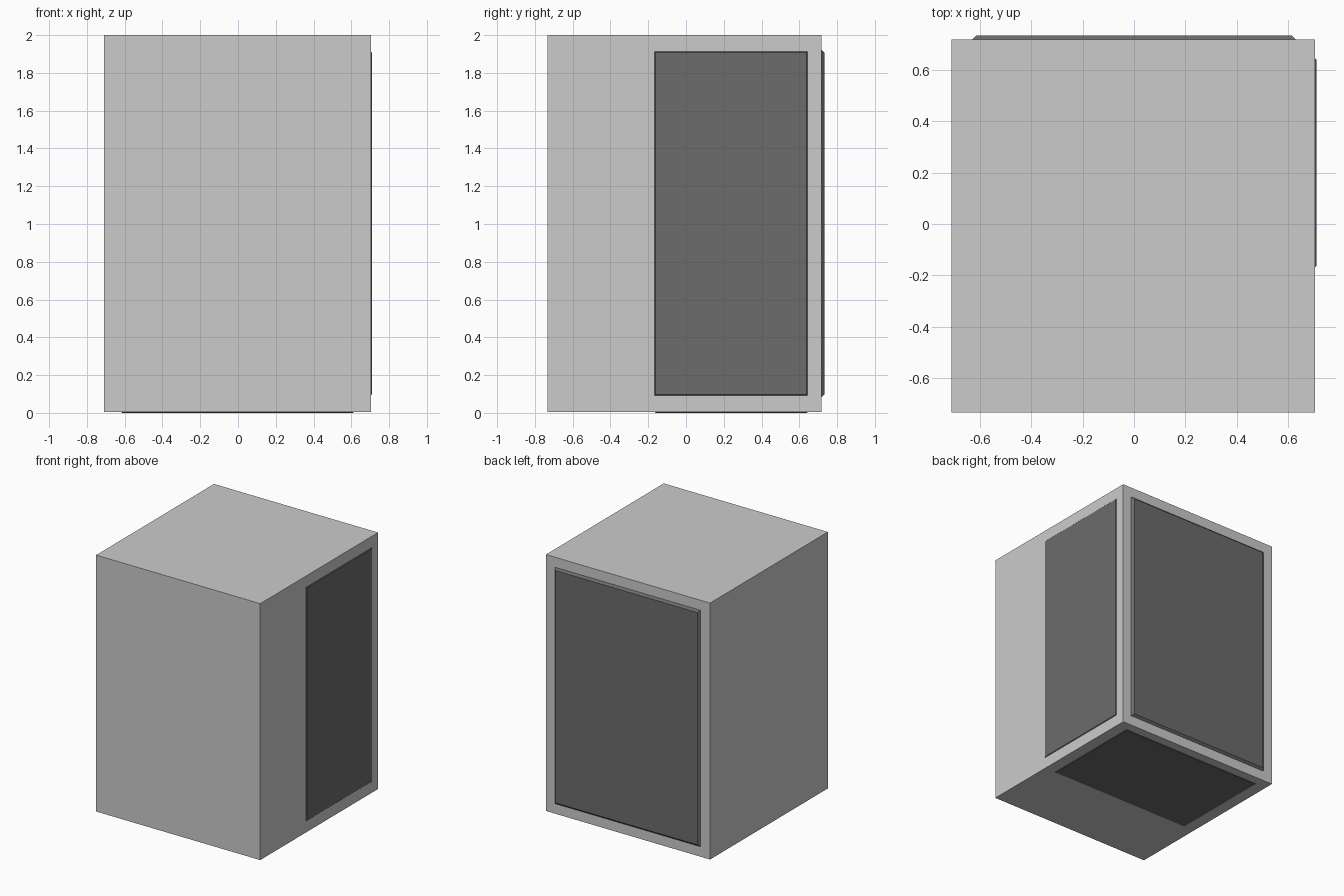
import bpy, bmesh
from mathutils import Vector

if "Cube" in bpy.data.objects:
    bpy.data.objects.remove(bpy.data.objects["Cube"])

dark = bpy.data.materials.new("dark_panel")
dark.diffuse_color = (0.15, 0.15, 0.15, 1)
dark.use_nodes = True
dark.node_tree.nodes["Principled BSDF"].inputs["Base Color"].default_value = dark.diffuse_color


def block(name, lo, hi, axis=None, outward=1, inset=0.0, mat=None):
    """Box from lo to hi; the outward face on `axis` is drawn in by `inset` for a chamfered rim."""
    lo, hi = Vector(lo), Vector(hi)
    mid, size = (lo + hi) / 2, hi - lo
    bm = bmesh.new()
    bmesh.ops.create_cube(bm, size=1)
    for v in bm.verts:
        on_rim = axis is not None and v.co[axis] * outward > 0
        co = Vector(v.co[i] * size[i] + mid[i] for i in range(3))
        if on_rim:
            for i in range(3):
                if i != axis:
                    co[i] -= inset if v.co[i] > 0 else -inset
        v.co = co
    me = bpy.data.meshes.new(name)
    bm.to_mesh(me)
    bm.free()
    ob = bpy.data.objects.new(name, me)
    bpy.context.collection.objects.link(ob)
    if mat:
        me.materials.append(mat)
    return ob


# Main cabinet body
block("body", (-0.709, -0.732, 0.004), (0.704, 0.717, 2.0))

# Raised back panel with chamfered rim
block("back_panel", (-0.628, 0.717, 0.082), (0.628, 0.733, 1.922), 1, 1, 0.016, dark)

# Thin half-width panel on the right side
block("side_panel", (0.704, -0.167, 0.093), (0.709, 0.643, 1.912), 0, 1, 0.005, dark)

# Thin panel underneath
block("bottom_panel", (-0.617, -0.165, 0.0), (0.612, 0.645, 0.004), 2, -1, 0.004, dark)
